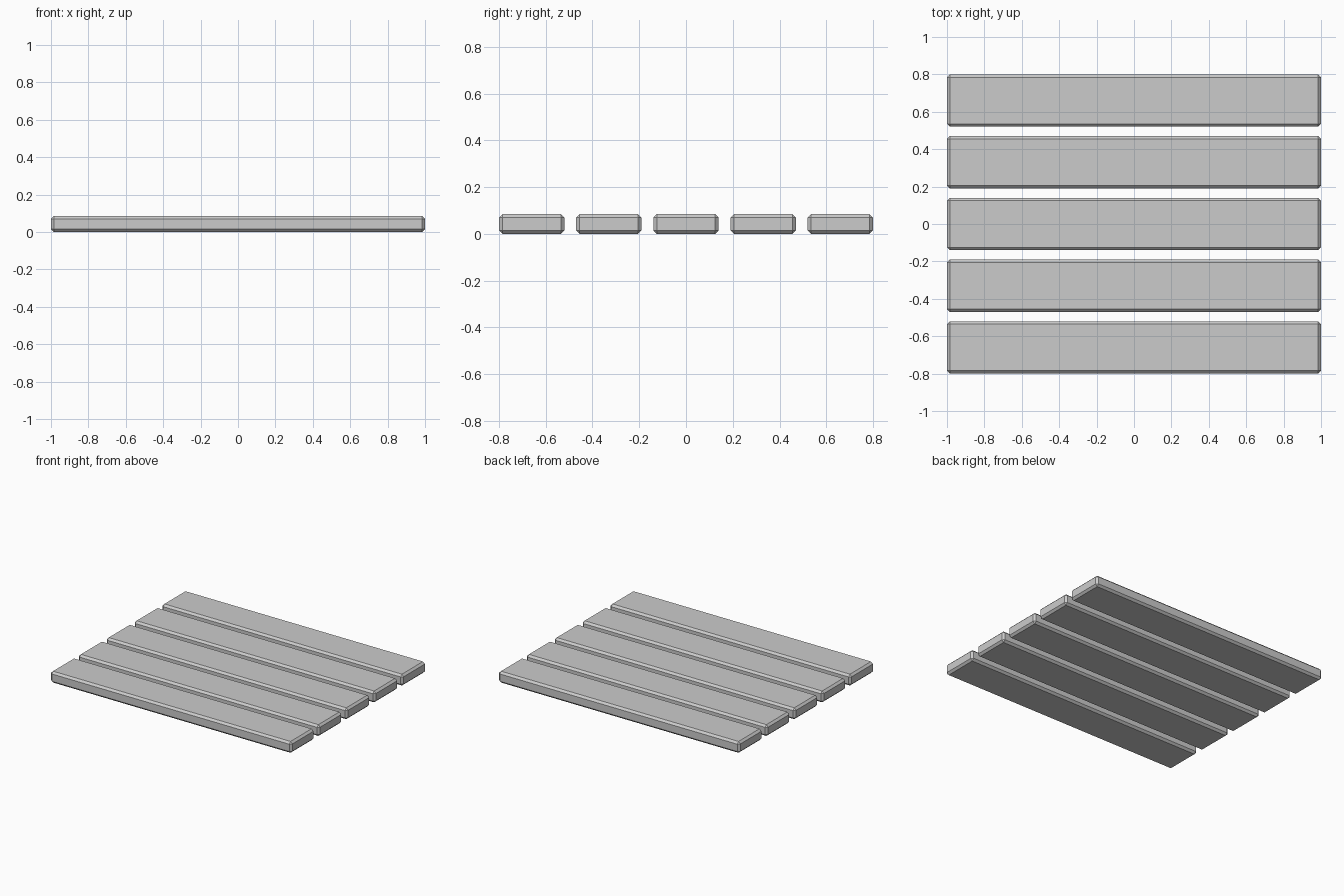
import bpy
import bmesh

if "Cube" in bpy.data.objects:
    bpy.data.objects.remove(bpy.data.objects["Cube"])

LENGTH, WIDTH, HEIGHT = 2.0, 0.279, 0.085
PITCH = 0.33
CHAMFER = 0.015


def plank(name, y):
    # Box with a single flat chamfer on every edge
    bm = bmesh.new()
    bmesh.ops.create_cube(bm, size=1)
    bmesh.ops.scale(bm, vec=(LENGTH, WIDTH, HEIGHT), verts=bm.verts)
    bmesh.ops.bevel(bm, geom=bm.edges[:], offset=CHAMFER, offset_type='OFFSET',
                    segments=1, affect='EDGES')
    mesh = bpy.data.meshes.new(name)
    bm.to_mesh(mesh)
    bm.free()
    obj = bpy.data.objects.new(name, mesh)
    obj.location = (0, y, HEIGHT / 2)
    bpy.context.collection.objects.link(obj)


# Five parallel planks, front to back
for i in range(5):
    plank(f"plank_{i + 1}", (i - 2) * PITCH)
